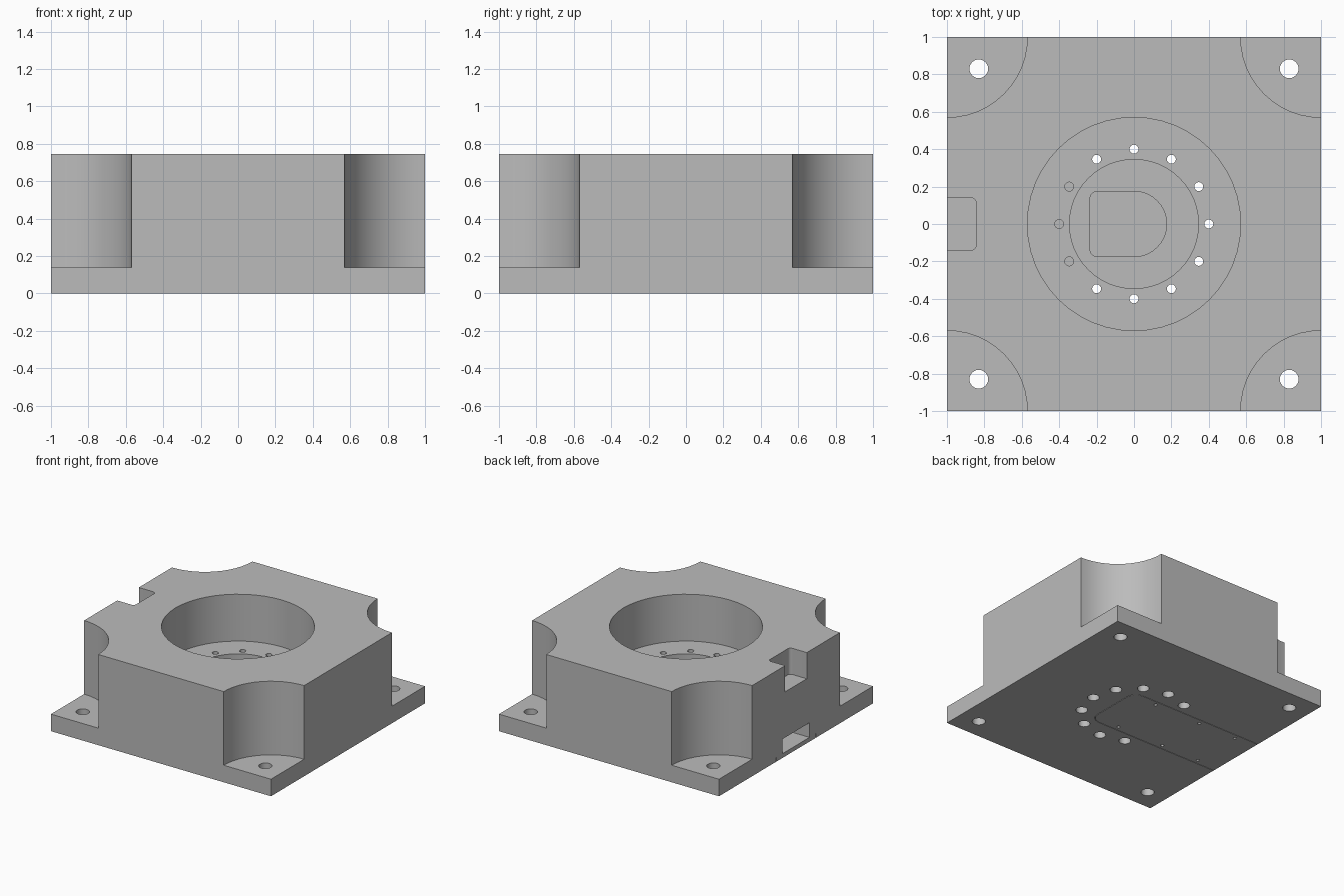
import bpy, bmesh
from math import sin, cos, pi, radians

if "Cube" in bpy.data.objects:
    bpy.data.objects.remove(bpy.data.objects["Cube"], do_unlink=True)

gray = bpy.data.materials.new("plain_gray")
gray.use_nodes = True
gray.diffuse_color = (0.5, 0.5, 0.5, 1)
gray.node_tree.nodes["Principled BSDF"].inputs["Base Color"].default_value = (0.5, 0.5, 0.5, 1)


def arc(cx, cy, r, a0, a1, n):
    """Points along an arc, angles in degrees."""
    return [(cx + r * cos(radians(a0 + (a1 - a0) * i / n)),
             cy + r * sin(radians(a0 + (a1 - a0) * i / n))) for i in range(n + 1)]


def circle(cx, cy, r, n=24):
    return arc(cx, cy, r, 0, 360, n)[:-1]


def slab(x0, x1, w, r_left=0, r_right=0, n=6):
    """Outline symmetric about y = 0 with its own corner radius at each end."""
    pts = []
    for x, sx, sy, r, a in ((x1, -1, -1, r_right, 270), (x1, -1, 1, r_right, 0),
                            (x0, 1, 1, r_left, 90), (x0, 1, -1, r_left, 180)):
        if r:
            pts += arc(x + sx * r, sy * (w - r), r, a, a + 90, n)
        else:
            pts.append((x, sy * w))
    clean = []
    for p in pts:
        if not clean or abs(p[0] - clean[-1][0]) + abs(p[1] - clean[-1][1]) > 1e-5:
            clean.append(p)
    return clean


def prisms(name, outlines, z0, z1):
    """Extrude each outline from z0 to z1 into one object."""
    bm = bmesh.new()
    for pts in outlines:
        base = bm.faces.new([bm.verts.new((x, y, z0)) for x, y in pts])
        top = bmesh.ops.extrude_face_region(bm, geom=[base])["geom"]
        bmesh.ops.translate(bm, vec=(0, 0, z1 - z0),
                            verts=[v for v in top if isinstance(v, bmesh.types.BMVert)])
    bmesh.ops.recalc_face_normals(bm, faces=bm.faces)
    mesh = bpy.data.meshes.new(name)
    bm.to_mesh(mesh)
    bm.free()
    mesh.materials.append(gray)
    ob = bpy.data.objects.new(name, mesh)
    bpy.context.collection.objects.link(ob)
    return ob


def cut(target, outlines, z0, z1):
    """Subtract prisms from the target and discard the cutter."""
    cutter = prisms("cutter", outlines, z0, z1)
    cutter.hide_render = True
    mod = target.modifiers.new("cut", "BOOLEAN")
    mod.operation, mod.solver, mod.object = "DIFFERENCE", "EXACT", cutter
    bpy.context.view_layer.objects.active = target
    bpy.ops.object.modifier_apply(modifier=mod.name)
    bpy.data.objects.remove(cutter, do_unlink=True)


CORNERS = [(sx, sy) for sx in (-1, 1) for sy in (-1, 1)]
HEIGHT, FLANGE = 0.745, 0.14
bolts = [(0.4 * cos(i * pi / 6), 0.4 * sin(i * pi / 6)) for i in range(12)]
screws = [circle(x, s * 0.217, 0.014, 12) for x in (-0.03, -0.46, -0.81) for s in (-1, 1)]

# Housing block with scalloped corners above the mounting flange
housing = prisms("housing", [slab(-1, 1, 1)], 0, HEIGHT)
cut(housing, [circle(x, y, 0.43, 48) for x, y in CORNERS], FLANGE, 1)
cut(housing, [circle(x * 0.83, y * 0.83, 0.05) for x, y in CORNERS], -0.1, 0.3)

# Stepped bore with a keyed opening in its floor
cut(housing, [circle(0, 0, 0.57, 48)], 0.36, 1)
cut(housing, [circle(0, 0, 0.345, 48)], 0.21, 0.5)
cut(housing, [slab(-0.235, 0.175, 0.175, 0.04, 0.175, 8)], 0.1, 0.3)

# Cable notch in the top edge, cable channel and cover recess underneath
cut(housing, [slab(-1.1, -0.845, 0.14, 0, 0.025)], 0.53, 1)
cut(housing, [slab(-1.1, 0.175, 0.175, 0, 0.175, 8)], 0.02, 0.155)
cut(housing, [slab(-1.1, 0.215, 0.26, 0, 0.09)], -0.1, 0.035)

# Ring of counterbored bolt holes, and screw holes for the cover
cut(housing, [circle(x, y, 0.024, 16) for x, y in bolts], -0.1, 0.45)
cut(housing, [circle(x, y, 0.045, 20) for x, y in bolts], -0.1, 0.2)
cut(housing, screws, -0.1, 0.1)

# Cover plate set into the underside
cover = prisms("cover_plate", [slab(-1, 0.211, 0.256, 0, 0.086)], 0, 0.035)
cut(cover, screws, -0.1, 0.1)

for ob in (housing, cover):
    bpy.ops.object.select_all(action="DESELECT")
    ob.select_set(True)
    bpy.context.view_layer.objects.active = ob
    bpy.ops.object.shade_smooth_by_angle(angle=radians(30))
